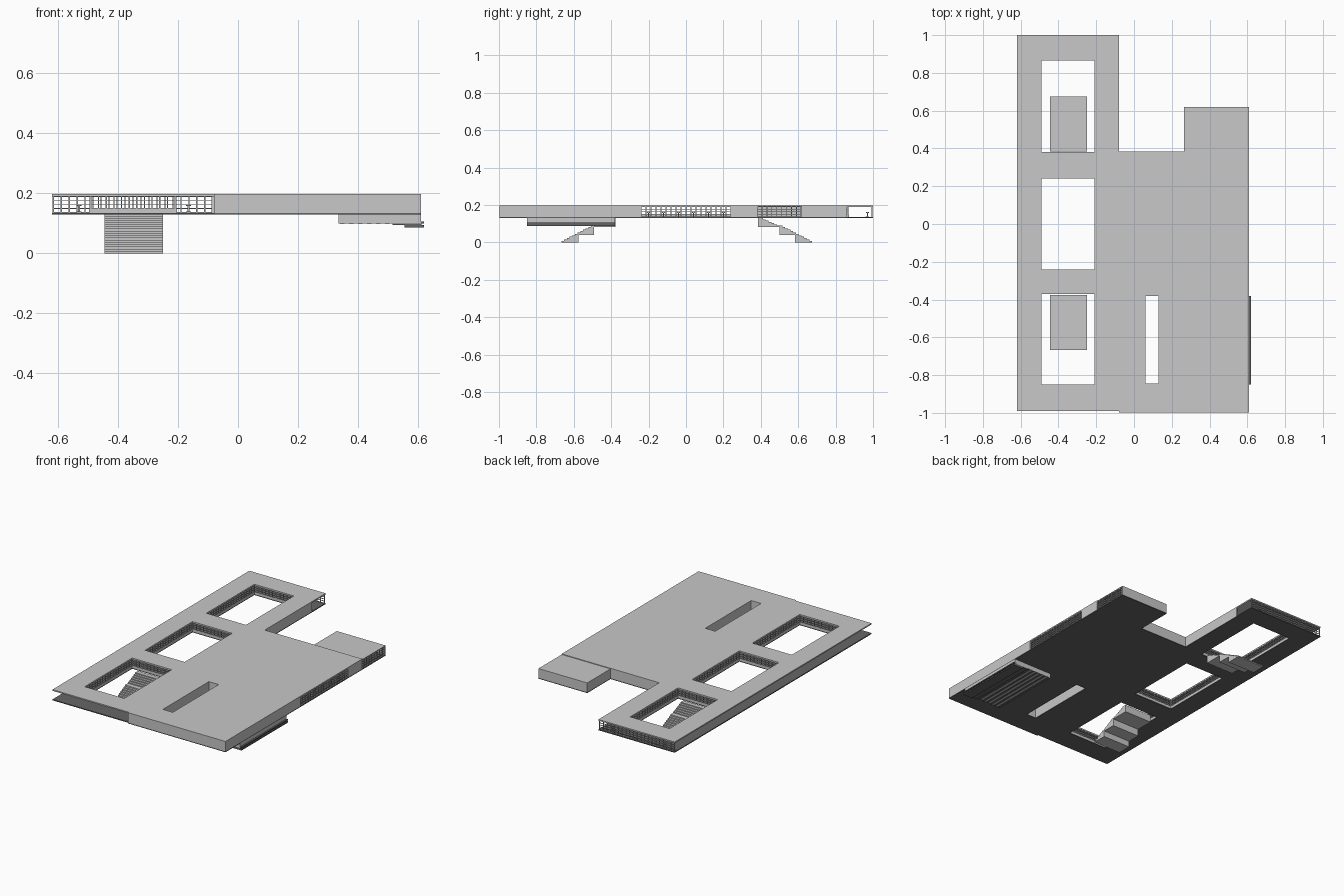
import bpy, bmesh
from mathutils import Vector

if "Cube" in bpy.data.objects:
    bpy.data.objects.remove(bpy.data.objects["Cube"])


def material(name, v):
    m = bpy.data.materials.new(name)
    m.diffuse_color = (v, v, v, 1)
    m.use_nodes = True
    m.node_tree.nodes["Principled BSDF"].inputs["Base Color"].default_value = m.diffuse_color
    return m


LIGHT = material("light concrete", 0.58)
FRAME = material("frame grey", 0.45)
DARK = material("dark floor grey", 0.13)


def finish(name, bm, mat):
    bmesh.ops.recalc_face_normals(bm, faces=bm.faces)
    me = bpy.data.meshes.new(name)
    bm.to_mesh(me)
    bm.free()
    ob = bpy.data.objects.new(name, me)
    me.materials.append(mat)
    bpy.context.collection.objects.link(ob)
    return ob


def add_box(bm, x0, x1, y0, y1, z0, z1):
    vs = bmesh.ops.create_cube(bm, size=1)["verts"]
    for v in vs:
        v.co = Vector(((x0 + x1) / 2 + v.co.x * (x1 - x0),
                       (y0 + y1) / 2 + v.co.y * (y1 - y0),
                       (z0 + z1) / 2 + v.co.z * (z1 - z0)))


def boxes(name, items, mat):
    bm = bmesh.new()
    for b in items:
        add_box(bm, *b)
    return finish(name, bm, mat)


def plate(name, rects, holes, z0, z1, mat):
    """Flat slab: union of rectangles minus rectangular holes."""
    xs = sorted({v for r in rects + holes for v in r[:2]})
    ys = sorted({v for r in rects + holes for v in r[2:]})

    def hit(rs, x, y):
        return any(a < x < b and c < y < d for a, b, c, d in rs)
    bm = bmesh.new()
    for xa, xb in zip(xs, xs[1:]):
        for ya, yb in zip(ys, ys[1:]):
            x, y = (xa + xb) / 2, (ya + yb) / 2
            if hit(rects, x, y) and not hit(holes, x, y):
                bm.faces.new([bm.verts.new(p) for p in
                              ((xa, ya, z0), (xb, ya, z0), (xb, yb, z0), (xa, yb, z0))])
    bmesh.ops.remove_doubles(bm, verts=bm.verts, dist=1e-5)
    ext = bmesh.ops.extrude_face_region(bm, geom=bm.faces[:], use_keep_orig=True)
    top = [g for g in ext["geom"] if isinstance(g, bmesh.types.BMVert)]
    bmesh.ops.translate(bm, verts=top, vec=(0, 0, z1 - z0))
    return finish(name, bm, mat)


def grid(bm, axis, at, a, b, rows=4, pitch=0.026, t=0.004):
    """Mullion grid along x or y at a fixed offset."""
    n = max(1, round((b - a) / pitch))

    def bar(u0, u1, z0, z1):
        if axis == "x":
            add_box(bm, u0, u1, at - t / 2, at + t / 2, z0, z1)
        else:
            add_box(bm, at - t / 2, at + t / 2, u0, u1, z0, z1)
    for i in range(n + 1):
        u = a + (b - a) * i / n
        bar(u - t / 2, u + t / 2, FLOOR1, ROOF0)
    for j in range(rows + 1):
        z = FLOOR1 + 0.001 + (ROOF0 - FLOOR1 - 0.002) * j / rows
        bar(a, b, z - 0.0013, z + 0.0013)


FLOOR0, FLOOR1, ROOF0, ROOF1 = 0.129, 0.135, 0.190, 0.198
X0, XA, XB, X1 = -0.62, -0.08, 0.265, 0.61
courts = [(-0.49, -0.21, -0.85, -0.37), (-0.49, -0.21, -0.24, 0.24),
          (-0.49, -0.21, 0.38, 0.865)]
slot = (0.06, 0.13, -0.845, -0.38)
wing = (X0, XA, -0.99, 1.0)
body = (XA, X1, -0.998, 0.385)
block = (XB, X1, 0.385, 0.62)

# Floor and roof slabs with courtyard openings
plate("floor_slab", [wing, body, block], courts + [slot], FLOOR0, FLOOR1, DARK)
plate("roof_slab", [wing, body], courts + [slot], ROOF0, ROOF1, LIGHT)
plate("block_roof", [block], [], ROOF0, ROOF1 - 0.004, LIGHT)

# Solid outer walls
T = 0.008
boxes("outer_walls", [
    (XA, X1, -0.998, -0.998 + T, FLOOR1, ROOF0),
    (X1 - T, X1, -0.998, -0.24, FLOOR1, ROOF0),
    (X1 - T, X1, 0.24, 0.38, FLOOR1, ROOF0),
    (XB, X1, 0.62 - T, 0.62, FLOOR1, ROOF0),
    (XB, XB + T, 0.385, 0.62, FLOOR1, ROOF0),
    (XA, XB + T, 0.385 - T, 0.385, FLOOR1, ROOF0),
    (XA - T, XA, 0.385, 0.86, FLOOR1, ROOF0),
    (XA, XA + T, -0.998, -0.38, FLOOR1, ROOF0)], LIGHT)

# Walls lining the narrow roof slot
a, b, c, d = slot
boxes("slot_walls", [
    (a - T, a, c - T, d + T, FLOOR1, ROOF0), (b, b + T, c - T, d + T, FLOOR1, ROOF0),
    (a, b, c - T, c, FLOOR1, ROOF0), (a, b, d, d + T, FLOOR1, ROOF0)], LIGHT)

# Window grids around courtyards, on the right side and at the back
bm = bmesh.new()
for a, b, c, d in courts:
    grid(bm, "x", c - 0.003, a, b)
    grid(bm, "x", d + 0.003, a, b)
    grid(bm, "y", a - 0.003, c, d)
    grid(bm, "y", b + 0.003, c, d)
finish("courtyard_window_frames", bm, FRAME)
bm = bmesh.new()
grid(bm, "y", X1 - 0.004, -0.24, 0.24)
grid(bm, "y", X1 - 0.004, 0.38, 0.617)
finish("side_window_frames", bm, FRAME)
bm = bmesh.new()
grid(bm, "x", 0.994, X0 + 0.004, XA - 0.004)
finish("back_window_frames", bm, FRAME)

# Low curbs around the courtyards
curbs = []
for a, b, c, d in courts:
    z0, z1, w = FLOOR1, 0.149, 0.006
    curbs += [(a - w, b + w, c - w, c, z0, z1), (a - w, b + w, d, d + w, z0, z1),
              (a - w, a, c, d, z0, z1), (b, b + w, c, d, z0, z1)]
boxes("courtyard_curbs", curbs, LIGHT)

# Small pedestal tables
tables = []
for x, y in [(-0.53, 0.97), (-0.165, 0.97)] + [(0.57, -0.2 + 0.08 * i) for i in range(6)]:
    for r, z0, z1 in ((0.009, 0.135, 0.139), (0.003, 0.139, 0.158), (0.008, 0.158, 0.162)):
        tables.append((x - r, x + r, y - r, y + r, z0, z1))
boxes("pedestal_tables", tables, FRAME)


# Stairs down to the ground: stepped top, three-part underside
def stair(name, sign, shift):
    pts = [(0.67, 0.0)]
    y, z = 0.67, 0.0
    for count, run, rise in ((12, 0.0144, 0.0075), (6, 0.015, 0.0066)):
        for _ in range(count):
            z += rise
            pts.append((y, z))
            y -= run
            pts.append((y, z))
        y -= 0.015
        pts[-1] = (y, z)
    pts[-1] = (0.38, z)
    pts += [(0.38, 0.083), (0.495, 0.083), (0.495, 0.038), (0.58, 0.038), (0.58, 0.0)]
    bm = bmesh.new()
    f = bm.faces.new([bm.verts.new((-0.445, sign * (p + shift), q)) for p, q in pts])
    ext = bmesh.ops.extrude_face_region(bm, geom=[f], use_keep_orig=True)
    vs = [g for g in ext["geom"] if isinstance(g, bmesh.types.BMVert)]
    bmesh.ops.translate(bm, verts=vs, vec=(0.195, 0, 0))
    finish(name, bm, LIGHT)


stair("front_stair", -1, -0.004)
stair("back_stair", 1, 0.004)

# Sunken seating tray under the right side, with treads below
boxes("seating_tray", [(0.335, X1, -0.85, -0.38, 0.1, FLOOR0)], LIGHT)
treads = [(0.34 + 0.03 * i, 0.355 + 0.03 * i, -0.849, -0.381, 0.098, 0.1) for i in range(6)]
treads += [(0.515, 0.612, -0.85, -0.38, 0.094, 0.1),
           (0.555, 0.62, -0.85, -0.38, 0.086, 0.094),
           (0.58, 0.62, -0.85, -0.38, 0.1, 0.107)]
boxes("seating_treads", treads, DARK)
